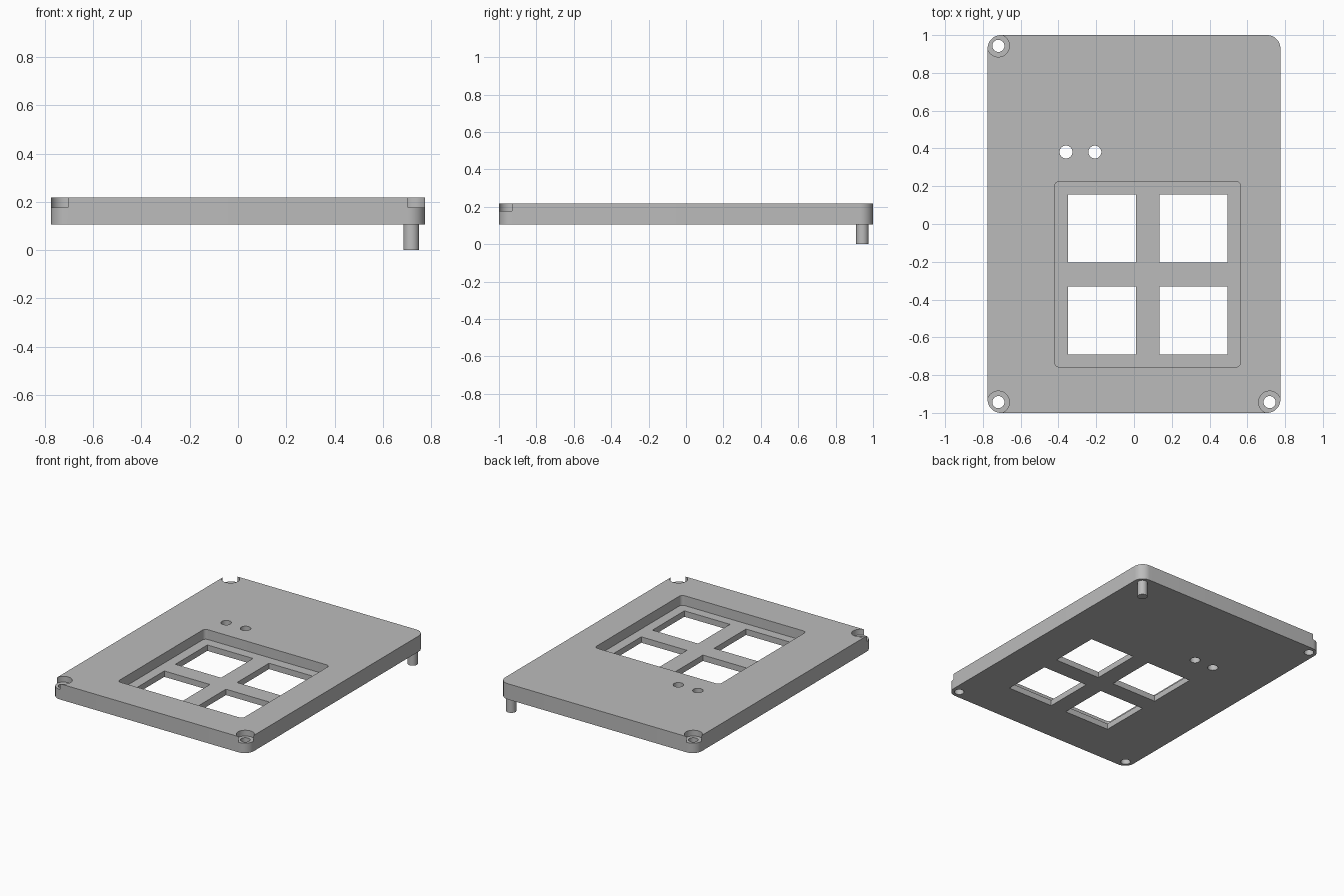
import bpy
import math

cube = bpy.data.objects.get("Cube")
if cube:
    bpy.data.objects.remove(cube, do_unlink=True)

# Single grey material
grey = bpy.data.materials.new("mid grey")
grey.use_nodes = True
GREY = (0.5, 0.5, 0.5, 1)
grey.diffuse_color = GREY
grey.node_tree.nodes["Principled BSDF"].inputs["Base Color"].default_value = GREY

BOTTOM, TOP = 0.106, 0.218
RECESS_FLOOR = 0.148
BORE_FLOOR = 0.177
HOLE_X, HOLE_Y = 0.718, 0.943


def prism(name, x0, x1, y0, y1, z0, z1, radius=0.0, steps=12):
    """Upright block with rounded vertical corners."""
    outline = []
    corners = [(x1, y1, -1, -1), (x0, y1, 1, -1), (x0, y0, 1, 1), (x1, y0, -1, 1)]
    for i, (x, y, sx, sy) in enumerate(corners):
        if radius == 0:
            outline.append((x, y))
            continue
        for k in range(steps + 1):
            a = math.pi / 2 * (i + k / steps)
            outline.append((x + sx * radius + radius * math.cos(a),
                            y + sy * radius + radius * math.sin(a)))
    n = len(outline)
    verts = [(x, y, z) for z in (z0, z1) for x, y in outline]
    faces = [list(range(n))[::-1], list(range(n, 2 * n))]
    faces += [(i, (i + 1) % n, n + (i + 1) % n, n + i) for i in range(n)]
    mesh = bpy.data.meshes.new(name)
    mesh.from_pydata(verts, [], faces)
    mesh.materials.append(grey)
    obj = bpy.data.objects.new(name, mesh)
    bpy.context.collection.objects.link(obj)
    return obj


def cylinder(name, x, y, radius, z0, z1):
    bpy.ops.mesh.primitive_cylinder_add(vertices=48, radius=radius, depth=z1 - z0,
                                        location=(x, y, (z0 + z1) / 2))
    obj = bpy.context.object
    obj.name = name
    obj.data.materials.append(grey)
    return obj


def activate(obj):
    bpy.ops.object.select_all(action='DESELECT')
    obj.select_set(True)
    bpy.context.view_layer.objects.active = obj


def cut(target, cutter):
    cutter.hide_render = True
    mod = target.modifiers.new("cut", 'BOOLEAN')
    mod.operation = 'DIFFERENCE'
    mod.solver = 'EXACT'
    mod.object = cutter
    activate(target)
    bpy.ops.object.modifier_apply(modifier=mod.name)
    bpy.data.objects.remove(cutter, do_unlink=True)


# Cover plate
plate = prism("cover_plate", -0.775, 0.775, -1, 1, BOTTOM, TOP, 0.07)

# Recess with four square windows
cut(plate, prism("recess_cutter", -0.42, 0.565, -0.757, 0.225, RECESS_FLOOR, 0.3, 0.025, 6))
for x in (-0.17, 0.316):
    for y in (-0.025, -0.51):
        cut(plate, prism("window_cutter", x - 0.18, x + 0.18, y - 0.18, y + 0.18, 0, 0.3))

# Pair of small round holes
for x in (-0.36, -0.207):
    cut(plate, cylinder("small_hole_cutter", x, 0.381, 0.034, 0, 0.3))

# Screw holes with counterbores open at the corners
for sx, sy in ((-1, 1), (-1, -1), (1, -1)):
    x, y = sx * HOLE_X, sy * HOLE_Y
    cut(plate, cylinder("counterbore_cutter", x, y, 0.0585, BORE_FLOOR, 0.3))
    cut(plate, cylinder("screw_hole_cutter", x, y, 0.032, 0, 0.3))

# Locating peg under the remaining corner
peg = cylinder("locating_peg", HOLE_X, HOLE_Y, 0.033, 0, BOTTOM + 0.01)

for obj in (plate, peg):
    activate(obj)
    bpy.ops.object.shade_smooth_by_angle(angle=math.radians(30))
